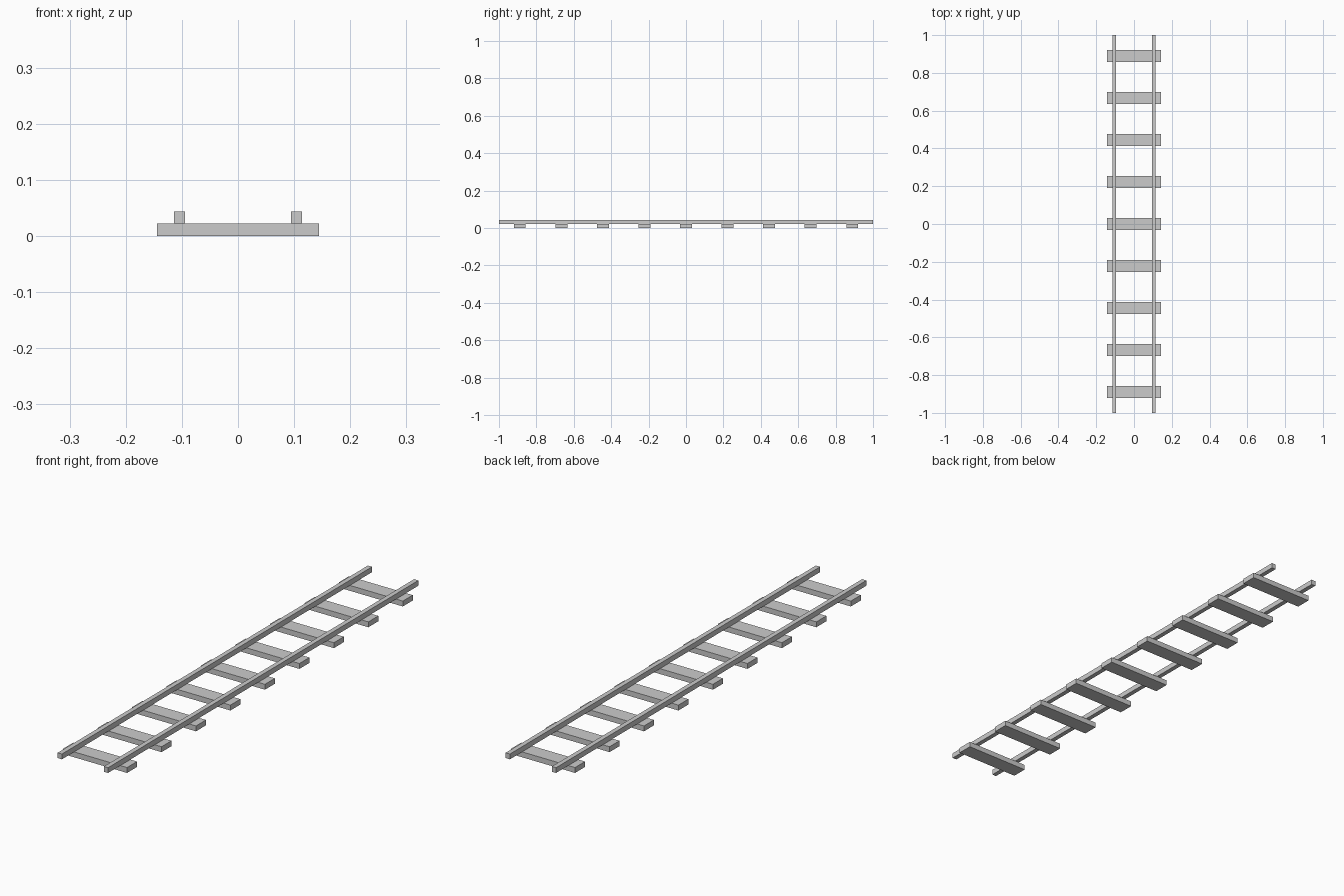
import bpy

if "Cube" in bpy.data.objects:
    bpy.data.objects.remove(bpy.data.objects["Cube"])

SLEEPER_H = 0.022
RAIL_H = 0.0215
COUNT = 9
PITCH = 2.0 / COUNT


def box(name, size, centre):
    bpy.ops.mesh.primitive_cube_add(size=1, location=centre)
    ob = bpy.context.object
    ob.name = name
    ob.scale = size
    bpy.ops.object.transform_apply(location=False, rotation=False, scale=True)
    return ob


# Evenly spaced cross sleepers
for i in range(COUNT):
    y = (i - (COUNT - 1) / 2) * PITCH
    box(f"sleeper_{i + 1}", (0.288, 0.064, SLEEPER_H), (0, y, SLEEPER_H / 2))

# Two long rails resting on the sleepers
for side, name in ((-1, "left_rail"), (1, "right_rail")):
    box(name, (0.019, 2.0, RAIL_H), (side * 0.1042, 0, SLEEPER_H + RAIL_H / 2))
